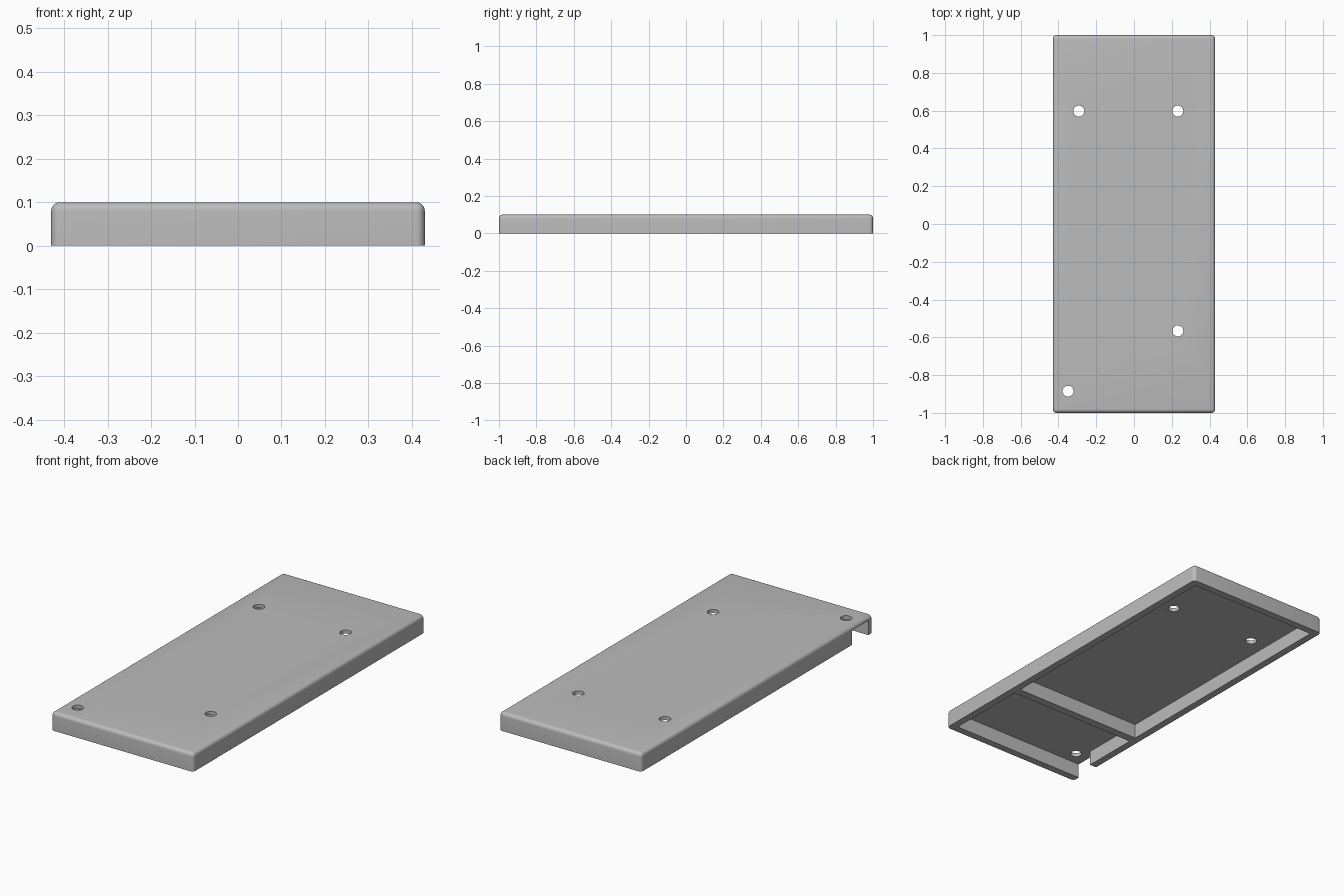
import bpy, bmesh
from mathutils import Matrix, Vector

cube = bpy.data.objects.get("Cube")
if cube:
    bpy.data.objects.remove(cube, do_unlink=True)

HALF_X, HALF_Y, HEIGHT = 0.43, 1.0, 0.1
WALL, CEILING, RADIUS = 0.04, 0.08, 0.02
DIVIDER_FRONT, DIVIDER_BACK = -0.5, -0.455

grey = bpy.data.materials.new("plain grey")
grey.use_nodes = True
grey.diffuse_color = (0.5, 0.5, 0.5, 1)
grey.node_tree.nodes["Principled BSDF"].inputs["Base Color"].default_value = grey.diffuse_color


def make_object(name, bm):
    mesh = bpy.data.meshes.new(name)
    bm.to_mesh(mesh)
    bm.free()
    obj = bpy.data.objects.new(name, mesh)
    mesh.materials.append(grey)
    bpy.context.collection.objects.link(obj)
    return obj


def add_box(bm, low, high):
    low, high = Vector(low), Vector(high)
    matrix = Matrix.Translation((low + high) / 2) @ Matrix.Diagonal((*(high - low), 1))
    bmesh.ops.create_cube(bm, size=1, matrix=matrix)


def cut(target, name, bm):
    """Subtract a cutter shape from the target and remove the cutter."""
    cutter = make_object(name, bm)
    cutter.hide_render = True
    mod = target.modifiers.new(name, "BOOLEAN")
    mod.operation, mod.solver, mod.object = "DIFFERENCE", "EXACT", cutter
    bpy.context.view_layer.objects.active = target
    bpy.ops.object.modifier_apply(modifier=mod.name)
    bpy.data.objects.remove(cutter, do_unlink=True)


# Rounded slab, with a sharp bottom rim
bm = bmesh.new()
add_box(bm, (-HALF_X, -HALF_Y, 0), (HALF_X, HALF_Y, HEIGHT))
rounded = [e for e in bm.edges if any(v.co.z > 0.05 for v in e.verts)]
bmesh.ops.bevel(bm, geom=rounded, offset=RADIUS, segments=6, profile=0.5, affect="EDGES")
cover = make_object("cover", bm)

# Two open compartments underneath, with a divider left between them
inner_x, inner_y = HALF_X - WALL, HALF_Y - WALL
for name, y0, y1 in (("front_compartment", -inner_y, DIVIDER_FRONT),
                     ("back_compartment", DIVIDER_BACK, inner_y)):
    bm = bmesh.new()
    add_box(bm, (-inner_x, y0, -0.1), (inner_x, y1, CEILING))
    cut(cover, name, bm)

# Side opening into the front compartment
bm = bmesh.new()
add_box(bm, (-HALF_X - 0.1, -inner_y, -0.1), (-inner_x + 0.05, -0.82, CEILING))
cut(cover, "side_opening", bm)

# Screw holes through the top
for x, y in ((-0.292, 0.598), (0.232, 0.598), (0.232, -0.566), (-0.349, -0.885)):
    bm = bmesh.new()
    bmesh.ops.create_cone(bm, cap_ends=True, segments=32, radius1=0.029, radius2=0.029,
                          depth=0.3, matrix=Matrix.Translation((x, y, HEIGHT)))
    cut(cover, "screw_hole", bm)

# Smooth the rounded edges, keep the others sharp
bpy.ops.object.select_all(action="DESELECT")
cover.select_set(True)
bpy.context.view_layer.objects.active = cover
bpy.ops.object.shade_smooth_by_angle(angle=0.6)
